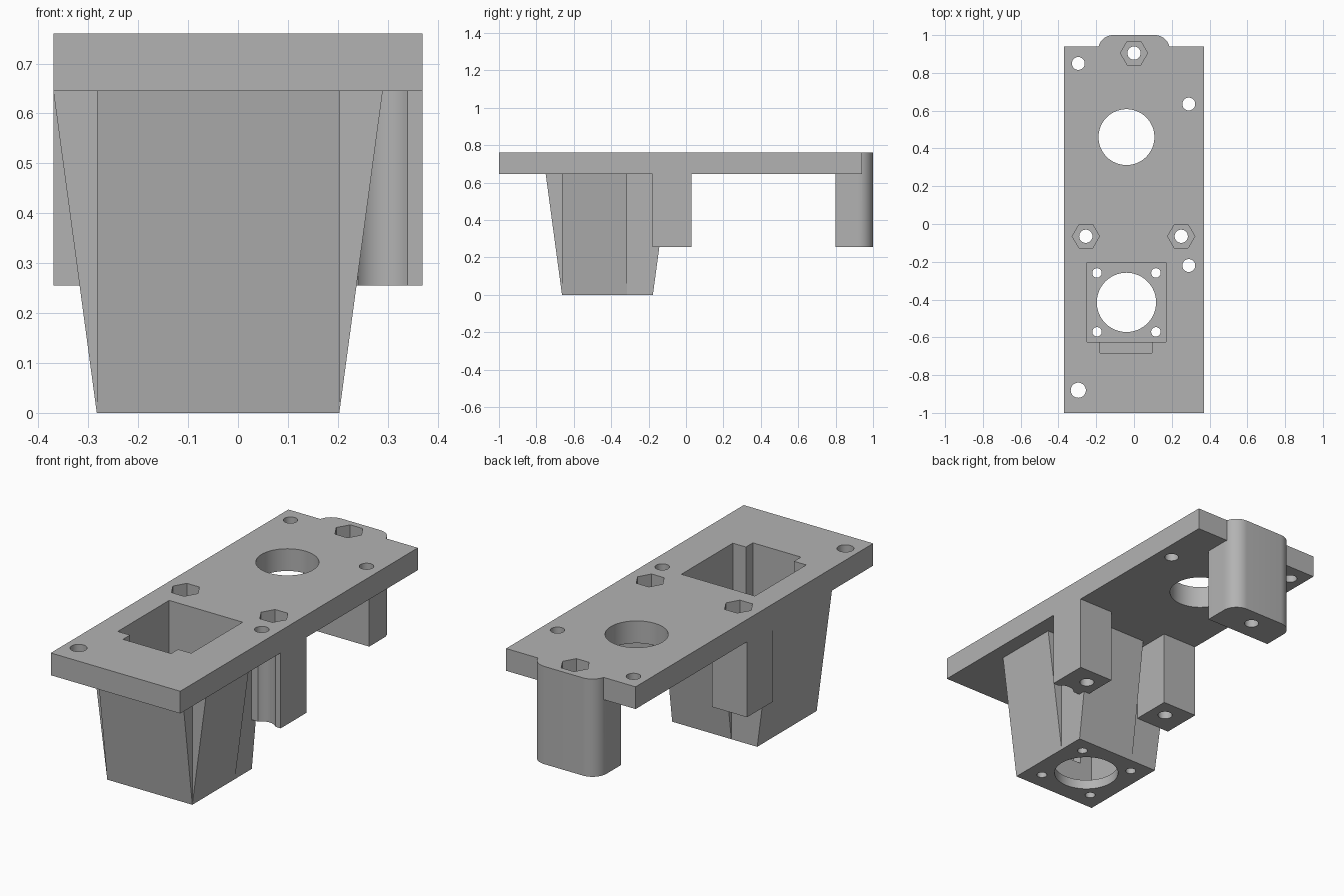
import bpy, bmesh
from math import cos, sin, pi, radians

if "Cube" in bpy.data.objects:
    bpy.data.objects.remove(bpy.data.objects["Cube"], do_unlink=True)

grey = bpy.data.materials.new("plain_grey")
grey.use_nodes = True
COLOUR = (0.45, 0.45, 0.45, 1)
grey.diffuse_color = COLOUR
grey.node_tree.nodes["Principled BSDF"].inputs["Base Color"].default_value = COLOUR

UNDER, TOP, INSIDE = 0.645, 0.76, 0.70   # plate underside, plate top, overlap height
FOOT = 0.255                             # underside of the posts
CX, CY = -0.04, -0.42                    # holder centre
HALF = 0.243                             # holder half width


def prism(name, profile, lo, hi, place=lambda a, b, h: (a, b, h)):
    """Extrude a 2D profile from lo to hi; place maps (a, b, h) to space."""
    bm = bmesh.new()
    rings = [[bm.verts.new(place(a, b, h)) for a, b in profile] for h in (lo, hi)]
    n = len(profile)
    for ring in rings:
        bm.faces.new(ring)
    for i in range(n):
        j = (i + 1) % n
        bm.faces.new((rings[0][i], rings[0][j], rings[1][j], rings[1][i]))
    bmesh.ops.recalc_face_normals(bm, faces=bm.faces)
    mesh = bpy.data.meshes.new(name)
    bm.to_mesh(mesh)
    bm.free()
    mesh.materials.append(grey)
    obj = bpy.data.objects.new(name, mesh)
    bpy.context.scene.collection.objects.link(obj)
    return obj


def box(name, x0, x1, y0, y1, z0, z1):
    return prism(name, [(x0, y0), (x1, y0), (x1, y1), (x0, y1)], z0, z1)


def circle(x, y, r, n=48):
    return [(x + r * cos(2 * pi * i / n), y + r * sin(2 * pi * i / n)) for i in range(n)]


def hole(x, y, r, z0=-0.1, z1=1.0, n=48):
    return prism("hole_cutter", circle(x, y, r, n), z0, z1)


def combine(target, tools, operation):
    """Apply the booleans one by one and remove the helpers."""
    for tool in tools:
        tool.hide_render = True
        mod = target.modifiers.new("join", "BOOLEAN")
        mod.operation = operation
        mod.solver = "EXACT"
        mod.object = tool
    graph = bpy.context.evaluated_depsgraph_get()
    mesh = bpy.data.meshes.new_from_object(target.evaluated_get(graph))
    target.modifiers.clear()
    target.data = mesh
    for tool in tools:
        bpy.data.objects.remove(tool, do_unlink=True)


# Mounting plate
bracket = box("mounting_bracket", -0.37, 0.37, -1, 0.94, UNDER, TOP)

# Holder box and its tapered side ribs
solids = [box("holder_box", CX - HALF, CX + HALF, CY - HALF, CY + HALF, 0, INSIDE)]
rib = [(0, 0), (0.087, UNDER), (-0.02, INSIDE), (-0.02, 0.02)]
SHORT = 0.105
ribs = {
    "front_rib": (-HALF, HALF, lambda u, z, v: (CX + v, CY - HALF - u, z)),
    "back_rib": (-SHORT + 0.01, HALF, lambda u, z, v: (CX + v, CY + HALF + u, z)),
    "left_rib": (-HALF, SHORT, lambda u, z, v: (CX + HALF + u, CY + v, z)),
    "right_rib": (-HALF, HALF, lambda u, z, v: (CX - HALF - u, CY + v, z)),
}
for name, (lo, hi, place) in ribs.items():
    solids.append(prism(name, rib, lo, hi, place))

# Two middle posts, the left one hollowed beside a screw hole
left_post = box("left_post", 0.17, 0.37, -0.18, 0.03, FOOT, INSIDE)
combine(left_post, [hole(0.29, -0.22, 0.064, 0.1, UNDER)], "DIFFERENCE")
solids += [left_post, box("right_post", -0.37, -0.17, -0.18, 0.03, FOOT, INSIDE)]

# Back post with rounded outer corners
R = 0.08
outline = [(-0.19, 0.8), (0.19, 0.8)]
for sx, start in ((1, 0), (-1, 90)):
    for i in range(13):
        a = radians(start + 7.5 * i)
        outline.append((sx * (0.19 - R) + R * cos(a), 1 - R + R * sin(a)))
solids.append(prism("back_post", outline, FOOT, TOP))
combine(bracket, solids, "UNION")

# Holder pocket, cable slot and floor openings
cuts = [
    box("pocket_cutter", CX - 0.21, CX + 0.21, -0.625, -0.205, 0.05, 1),
    box("slot_cutter", -0.18, 0.095, -0.682, -0.5, 0.2, 1),
    hole(CX, -0.415, 0.157, n=64),
]
for sx in (-1, 1):
    for sy in (-1, 1):
        cuts.append(hole(CX + sx * 0.156, -0.415 + sy * 0.156, 0.025, n=32))

# Large opening and screw holes in the plate
cuts.append(hole(CX, 0.46, 0.148, n=64))
for x, y, r in ((-0.295, 0.85, 0.034), (0.29, 0.635, 0.034),
                (0.29, -0.22, 0.034), (-0.295, -0.88, 0.04)):
    cuts.append(hole(x, y, r))

# Nut recesses above the post bolt holes
for x, y in ((0, 0.905), (0.25, -0.065), (-0.255, -0.065)):
    cuts.append(hole(x, y, 0.035))
    cuts.append(hole(x, y, 0.072, 0.5, 1, n=6))
combine(bracket, cuts, "DIFFERENCE")

# Smooth the round walls, keep the edges sharp
bpy.ops.object.select_all(action="DESELECT")
bracket.select_set(True)
bpy.context.view_layer.objects.active = bracket
bpy.ops.object.shade_smooth_by_angle(angle=radians(30))
